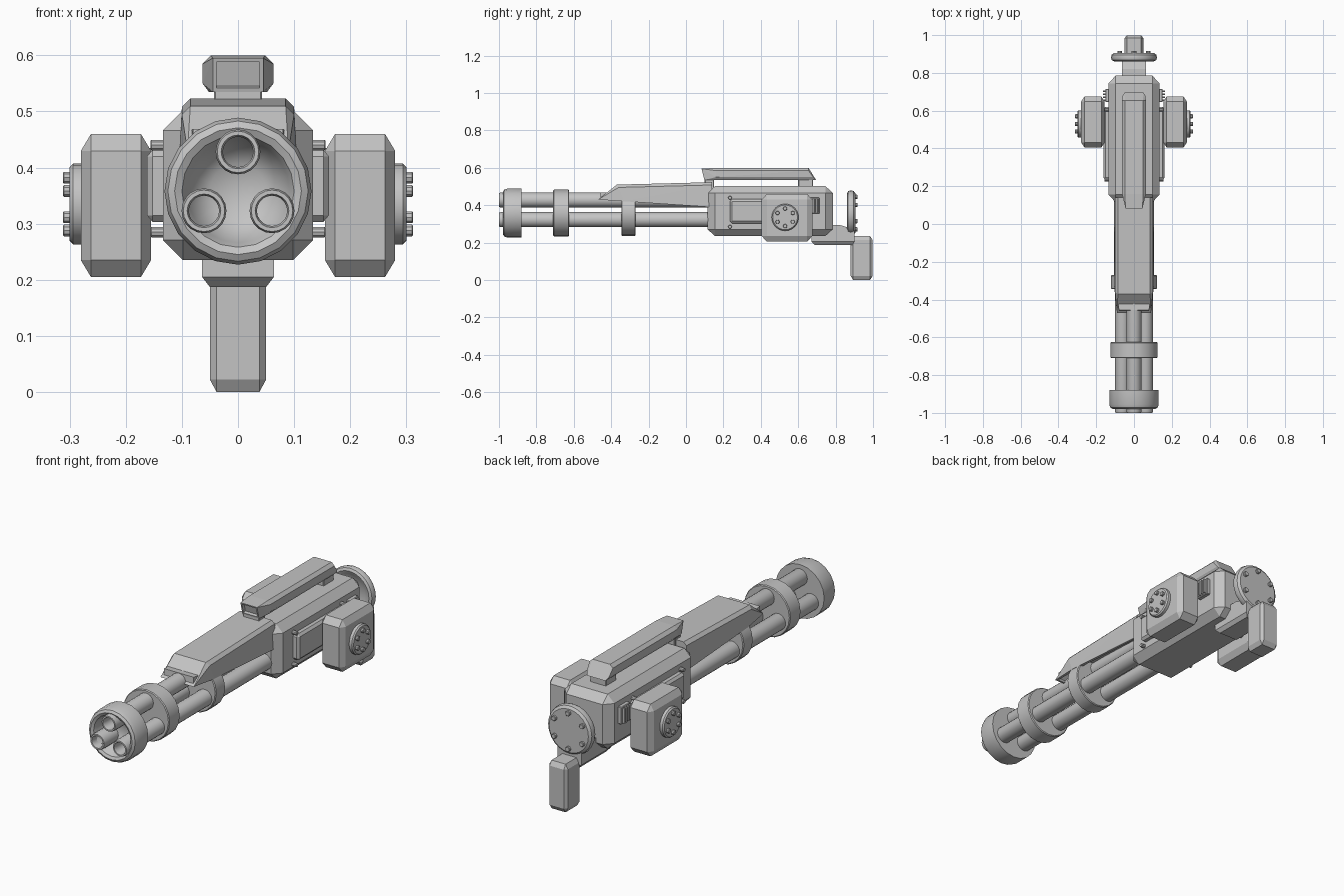
import bpy, bmesh, math
from mathutils import Matrix, Vector

cube = bpy.data.objects.get("Cube")
if cube:
    bpy.data.objects.remove(cube, do_unlink=True)

grey = bpy.data.materials.new("gunmetal_grey")
grey.use_nodes = True
COLOR = (0.55, 0.55, 0.55, 1)
grey.diffuse_color = COLOR
grey.node_tree.nodes["Principled BSDF"].inputs["Base Color"].default_value = COLOR


def finish(name, bm, smooth=False):
    bmesh.ops.recalc_face_normals(bm, faces=bm.faces)
    mesh = bpy.data.meshes.new(name)
    bm.to_mesh(mesh)
    bm.free()
    mesh.materials.append(grey)
    obj = bpy.data.objects.new(name, mesh)
    bpy.context.collection.objects.link(obj)
    if smooth:
        bpy.ops.object.select_all(action="DESELECT")
        obj.select_set(True)
        bpy.context.view_layer.objects.active = obj
        bpy.ops.object.shade_smooth_by_angle(angle=math.radians(35))
    return obj


def hull(points):
    """Convex solid with flat faces merged."""
    bm = bmesh.new()
    for p in points:
        bm.verts.new(p)
    res = bmesh.ops.convex_hull(bm, input=bm.verts[:])
    loose = [v for v in bm.verts if not v.link_faces]
    bmesh.ops.delete(bm, geom=loose, context="VERTS")
    bmesh.ops.recalc_face_normals(bm, faces=bm.faces)
    bmesh.ops.dissolve_limit(bm, angle_limit=0.02, verts=bm.verts[:], edges=bm.edges[:])
    bm.normal_update()
    return bm


def recess(bm, direction, margin, depth):
    """Inset the face that looks most in a direction and push it inwards."""
    d = Vector(direction)
    face = max(bm.faces, key=lambda f: f.normal.dot(d) + 0.01 * f.calc_area())
    n = face.normal.copy()
    bmesh.ops.inset_region(bm, faces=[face], thickness=margin)
    inner = bmesh.ops.extrude_face_region(bm, geom=[face])["geom"]
    if face.is_valid:
        bmesh.ops.delete(bm, geom=[face], context="FACES_ONLY")
    verts = [g for g in inner if isinstance(g, bmesh.types.BMVert)]
    bmesh.ops.translate(bm, verts=verts, vec=-n * depth)


def chamfer_box(name, x, y, z, cut):
    """Box given by axis ranges, with a separate chamfer for each axis."""
    mid = Vector([(a + b) / 2 for a, b in (x, y, z)])
    half = Vector([(b - a) / 2 for a, b in (x, y, z)])
    points = []
    for sx in (-1, 1):
        for sy in (-1, 1):
            for sz in (-1, 1):
                for keep in range(3):
                    c = [half[i] - (0 if i == keep else cut[i]) for i in range(3)]
                    points.append(mid + Vector((sx * c[0], sy * c[1], sz * c[2])))
    return finish(name, hull(points))


def lathe(name, profile, center, axis="Y", side=1, sides=24):
    """Turn (radius, height) points around an axis through a center."""
    bm = bmesh.new()
    verts = [bm.verts.new((r, 0, h)) for r, h in profile]
    edges = [bm.edges.new(pair) for pair in zip(verts, verts[1:])]
    bmesh.ops.spin(bm, geom=verts + edges, cent=(0, 0, 0), axis=(0, 0, 1),
                   angle=math.tau, steps=sides)
    bmesh.ops.remove_doubles(bm, verts=bm.verts, dist=0.0001)
    target = Vector((0, side, 0)) if axis == "Y" else Vector((side, 0, 0))
    turn = target.to_track_quat("Z", "Y").to_matrix().to_4x4()
    bm.transform(Matrix.Translation(center) @ turn)
    return finish(name, bm, True)


def disc(r, h0, h1, b):
    return [(0, h0), (r - b, h0), (r, h0 + b), (r, h1 - b), (r - b, h1), (0, h1)]


AXIS_Z = 0.358

# Barrels and the collars that hold them
for i in range(3):
    a = math.radians(90 + 120 * i)
    pos = (0.07 * math.cos(a), 0, AXIS_Z + 0.07 * math.sin(a))
    lathe(f"barrel_{i + 1}", [(0, -0.88), (0.027, -0.88), (0.027, -0.99), (0.03, -1),
                              (0.037, -1), (0.04, -0.99), (0.04, 0.14), (0, 0.14)],
          pos, sides=20)
lathe("muzzle_collar", [(0, -0.89), (0.05, -0.895), (0.08, -0.92), (0.092, -0.955),
                        (0.1, -0.972), (0.113, -0.979), (0.125, -0.972), (0.131, -0.955),
                        (0.131, -0.88), (0, -0.88)], (0, 0, AXIS_Z), sides=20)
lathe("middle_collar", disc(0.125, -0.71, -0.625, 0.004), (0, 0, AXIS_Z), sides=20)
lathe("rear_collar", disc(0.122, -0.345, -0.27, 0.004), (0, 0, AXIS_Z), sides=20)

# Receiver body
chamfer_box("receiver", (-0.134, 0.134), (0.115, 0.785), (0.235, 0.502), (0.036, 0.04, 0.036))

# Barrel shroud, open underneath
shroud = []
for s in (-1, 1):
    shroud += [(s * 0.09, -0.47, 0.43), (s * 0.1, -0.36, 0.495), (s * 0.085, -0.37, 0.51),
               (s * 0.105, -0.33, 0.4207), (s * 0.105, 0.14, 0.3893),
               (s * 0.1, 0.14, 0.508), (s * 0.085, 0.14, 0.523)]
bm = hull(shroud)
recess(bm, (0, 0, -1), 0.015, 0.04)
finish("barrel_shroud", bm)

# Top rail with a window in its front end
rail = []
for s in (-1, 1):
    rail += [(s * 0.045, 0.083, 0.595), (s * 0.045, 0.098, 0.535)]
    for y, zmid in ((0.16, 0.585), (0.655, 0.585)):
        rail += [(s * 0.048, y, 0.6), (s * 0.063, y, zmid)]
    rail += [(s * 0.063, 0.16, 0.55), (s * 0.052, 0.16, 0.535), (s * 0.06, 0.68, 0.55),
             (s * 0.05, 0.695, 0.535)]
bm = hull(rail)
recess(bm, (0, -1, 0), 0.01, 0.015)
finish("top_rail", bm)
for name, y in (("front_rail_mount", (0.1, 0.15)), ("rear_rail_mount", (0.6, 0.68))):
    chamfer_box(name, (-0.043, 0.043), y, (0.48, 0.54), (0.003, 0.003, 0.003))

# Side equipment, the same on both sides
for side, s in (("left", 1), ("right", -1)):
    def span(a, b):
        return tuple(sorted((s * a, s * b)))

    chamfer_box(f"{side}_side_panel", span(0.12, 0.162), (0.235, 0.62), (0.303, 0.432),
                (0.01, 0.012, 0.012))
    for y in (0.235, 0.605):
        for z in (0.285, 0.44):
            lathe(f"{side}_panel_pin", disc(0.01, 0.1, 0.156, 0.002), (0, y, z), "X", s, 10)

    # Cooling vent with slats
    chamfer_box(f"{side}_vent", span(0.12, 0.152), (0.645, 0.715), (0.355, 0.44),
                (0.003, 0.003, 0.003))
    for i in range(4):
        y = 0.652 + i * 0.016
        chamfer_box(f"{side}_vent_slat", span(0.14, 0.165), (y, y + 0.008), (0.36, 0.435),
                    (0.002, 0.002, 0.002))

    # Ammunition pod with a bolted cap
    chamfer_box(f"{side}_pod", span(0.155, 0.28), (0.405, 0.675), (0.205, 0.46),
                (0.018, 0.027, 0.03))
    lathe(f"{side}_pod_cap", disc(0.072, 0.27, 0.3, 0.006), (0, 0.53, 0.335), "X", s)
    for i in range(6):
        a = math.tau * i / 6 + math.pi / 6
        lathe(f"{side}_pod_bolt", disc(0.011, 0.29, 0.312, 0.002),
              (0, 0.53 + 0.047 * math.cos(a), 0.335 + 0.047 * math.sin(a)), "X", s, 10)

# Rear plate, dished on the inside and bolted on the outside
lathe("rear_plate", [(0, 0.885), (0.07, 0.88), (0.09, 0.867), (0.105, 0.861), (0.117, 0.867),
                     (0.122, 0.88), (0.118, 0.896), (0.106, 0.905), (0, 0.905)],
      (0, 0, AXIS_Z))
for i in range(6):
    a = math.tau * i / 6 + math.pi / 6
    lathe("rear_plate_bolt", disc(0.012, 0.895, 0.917, 0.002),
          (0.087 * math.cos(a), 0, AXIS_Z + 0.087 * math.sin(a)), sides=10)

# Grip arm and handle
arm = []
for s in (-1, 1):
    for y, z in ((0.67, 0.25), (0.67, 0.205), (0.78, 0.295), (0.82, 0.295), (0.9, 0.27)):
        arm.append((s * 0.064, y, z))
    arm += [(s * 0.064, 0.9, 0.205), (s * 0.05, 0.69, 0.187), (s * 0.05, 0.89, 0.187)]
finish("grip_arm", hull(arm))
chamfer_box("grip_handle", (-0.05, 0.05), (0.88, 0.998), (0, 0.235), (0.012, 0.014, 0.022))
